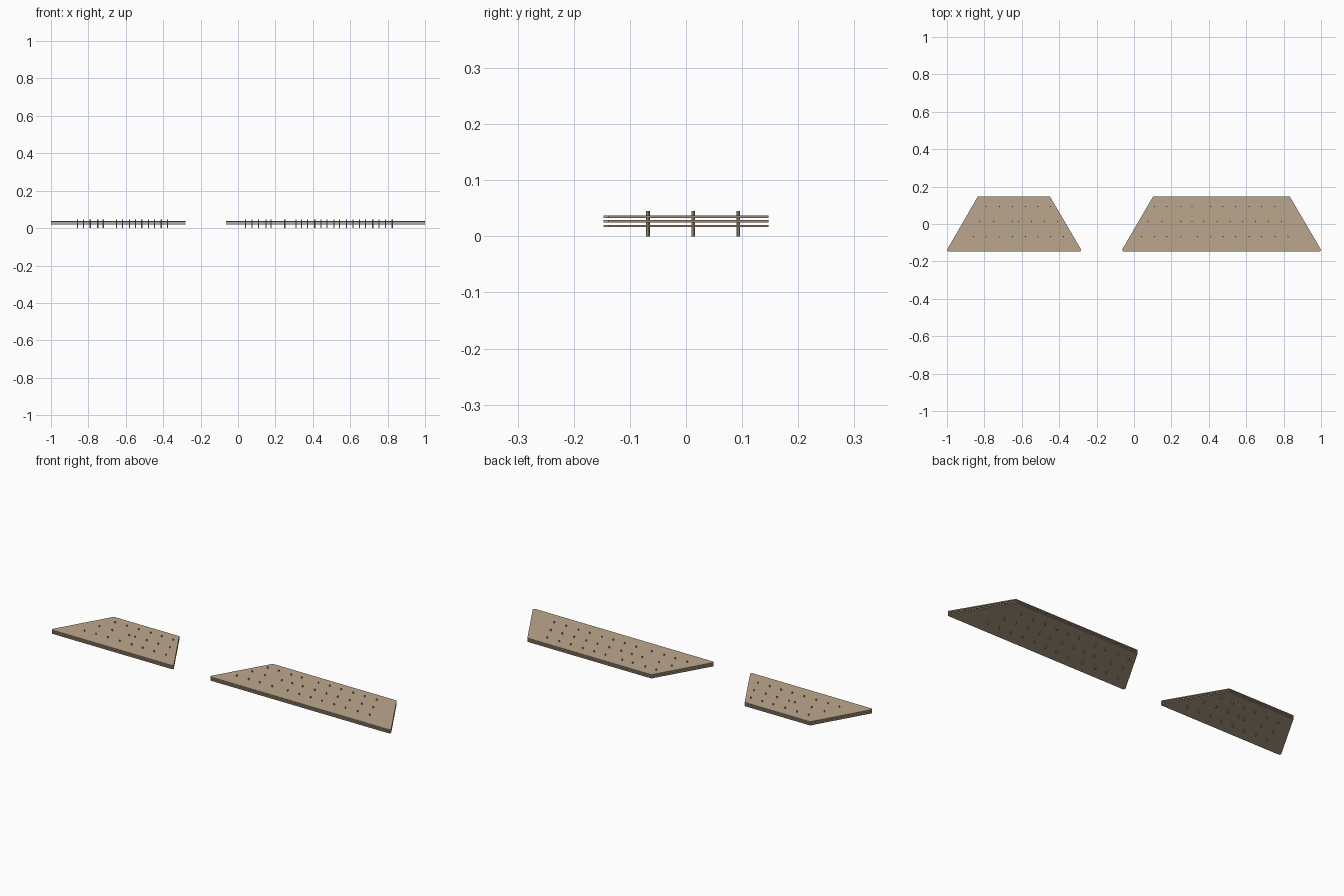
import bpy, bmesh
from mathutils import Matrix

if "Cube" in bpy.data.objects:
    bpy.data.objects.remove(bpy.data.objects["Cube"])

mat = bpy.data.materials.new("tan_wood")
mat.diffuse_color = (0.50, 0.39, 0.27, 1)
mat.use_nodes = True
mat.node_tree.nodes["Principled BSDF"].inputs["Base Color"].default_value = mat.diffuse_color

HALF, TIP = 0.147, 0.009          # half depth, height of the blunted tips
PLATE_Z, PLATE_T = (0.0163, 0.0245, 0.0325), 0.0043
PIN_H, PIN_R = 0.045, 0.0034
ROWS = (0.093, 0.013, -0.068)     # pin rows, back to front


def finish(bm, name):
    bmesh.ops.recalc_face_normals(bm, faces=bm.faces)
    me = bpy.data.meshes.new(name)
    bm.to_mesh(me)
    bm.free()
    me.materials.append(mat)
    ob = bpy.data.objects.new(name, me)
    bpy.context.collection.objects.link(ob)


def plate(name, x0, x1, t0, t1, z):
    # trapezoid with small blunted front corners
    pts = [(x0 + 0.005, -HALF), (x1 - 0.005, -HALF), (x1, -HALF + TIP),
           (t1, HALF), (t0, HALF), (x0, -HALF + TIP)]
    bm = bmesh.new()
    f = bm.faces.new([bm.verts.new((x, y, z)) for x, y in pts])
    ext = bmesh.ops.extrude_face_region(bm, geom=[f])["geom"]
    bmesh.ops.translate(bm, vec=(0, 0, PLATE_T),
                        verts=[v for v in ext if isinstance(v, bmesh.types.BMVert)])
    finish(bm, name)


def pins(name, rows):
    bm = bmesh.new()
    for y, xs in zip(ROWS, rows):
        for x in xs:
            bmesh.ops.create_cone(bm, cap_ends=True, segments=8, radius1=PIN_R,
                                  radius2=PIN_R, depth=PIN_H,
                                  matrix=Matrix.Translation((x, y, PIN_H / 2)))
    finish(bm, name)


# stacked plates: small board on the left, long board on the right
for i, z in enumerate(PLATE_Z):
    plate(f"short_plate_{i + 1}", -1.0, -0.282, -0.835, -0.449, z)
    plate(f"long_plate_{i + 1}", -0.064, 1.0, 0.102, 0.833, z)

# pins through the plates
pins("short_pins", [
    (-.79, -.72, -.65, -.58, -.515, -.447),
    (-.826, -.75, -.65, -.617, -.548, -.479, -.41),
    (-.858, -.79, -.72, -.65, -.58, -.515, -.447, -.377)])
pins("long_pins", [
    (.11, .176, .25, .31, .41, .476, .543, .615, .682, .754),
    (.075, .15, .25, .31, .372, .444, .513, .58, .65, .72, .789),
    (.04, .11, .176, .25, .34, .41, .476, .543, .615, .682, .754, .824)])
